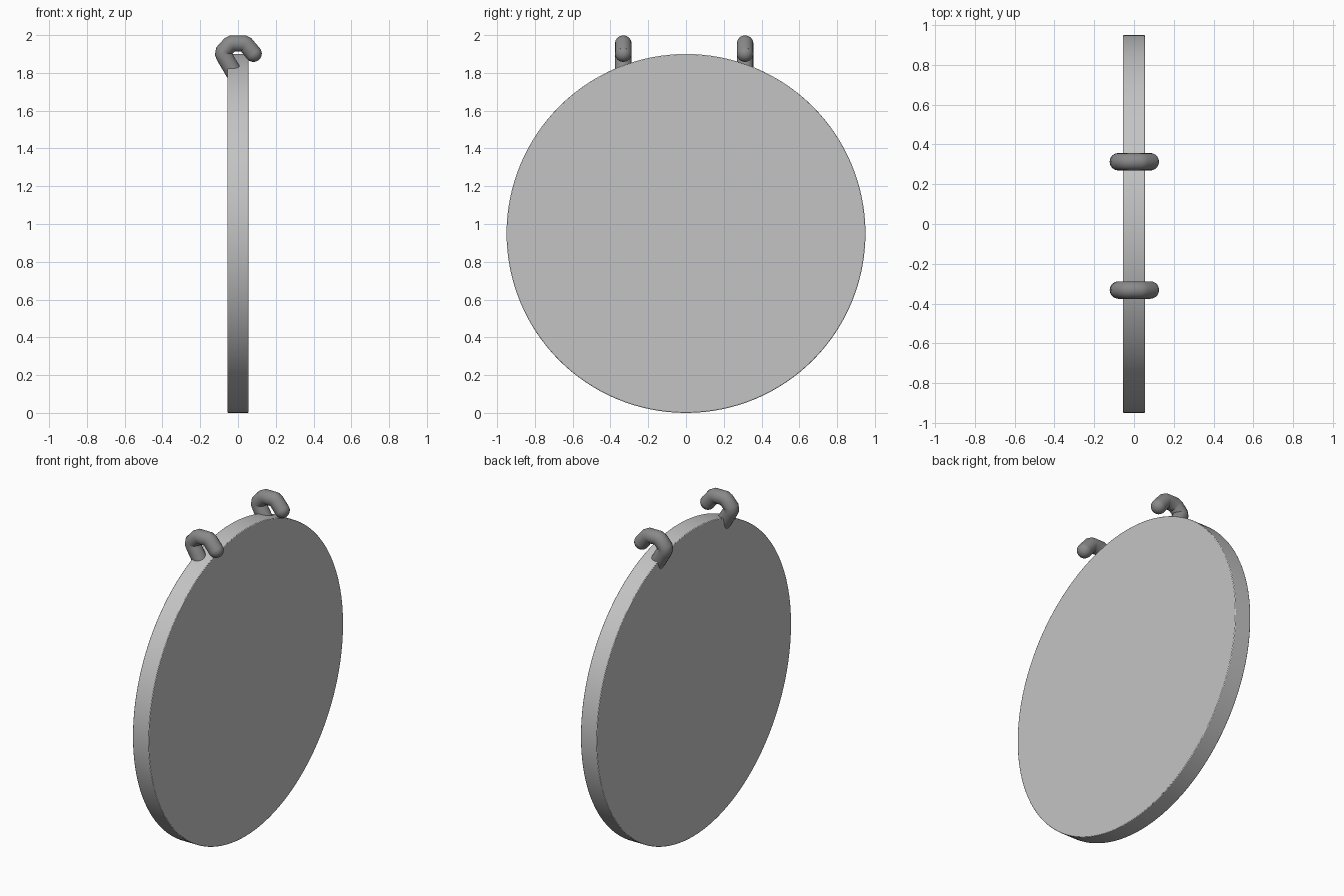
import bpy, math

if "Cube" in bpy.data.objects:
    bpy.data.objects.remove(bpy.data.objects["Cube"])


def material(name, v):
    m = bpy.data.materials.new(name)
    m.diffuse_color = (v, v, v, 1)
    m.use_nodes = True
    m.node_tree.nodes["Principled BSDF"].inputs["Base Color"].default_value = m.diffuse_color
    return m


disc_grey = material("light grey", 0.55)
hook_grey = material("dark grey", 0.25)


def smooth(ob, angle):
    bpy.ops.object.select_all(action='DESELECT')
    ob.select_set(True)
    bpy.context.view_layer.objects.active = ob
    bpy.ops.object.shade_smooth_by_angle(angle=math.radians(angle))


# round plate standing on its edge
bpy.ops.mesh.primitive_cylinder_add(vertices=128, radius=0.95, depth=0.11,
                                    location=(0, 0, 0.95),
                                    rotation=(0, math.pi / 2, 0))
disc = bpy.context.object
disc.name = "round_plate"
disc.data.materials.append(disc_grey)
bev = disc.modifiers.new("edge", 'BEVEL')
bev.width = 0.004
bev.segments = 2
smooth(disc, 35)

# hook centre line in x, z: leg sunk in the plate, over the top, free end
R = 0.044
PATH = [(0.0, 1.765), (-0.068, 1.88), (-0.079, 1.90), (-0.076, 1.915),
        (-0.045, 1.948), (-0.03, 1.956), (0.03, 1.956), (0.043, 1.949),
        (0.082, 1.902)]


def hook(name, y):
    cu = bpy.data.curves.new(name, 'CURVE')
    cu.dimensions = '3D'
    cu.bevel_depth = R
    cu.bevel_resolution = 6
    cu.use_fill_caps = True
    sp = cu.splines.new('POLY')
    sp.points.add(len(PATH) - 1)
    for p, (x, z) in zip(sp.points, PATH):
        p.co = (x, y, z, 1)
    ob = bpy.data.objects.new(name, cu)
    bpy.context.collection.objects.link(ob)
    bpy.ops.object.select_all(action='DESELECT')
    ob.select_set(True)
    bpy.context.view_layer.objects.active = ob
    bpy.ops.object.convert(target='MESH')
    ob = bpy.context.object
    # rounded free end
    bpy.ops.mesh.primitive_uv_sphere_add(segments=20, ring_count=12, radius=R,
                                         location=(PATH[-1][0], y, PATH[-1][1]))
    tip = bpy.context.object
    ob.select_set(True)
    tip.select_set(True)
    bpy.context.view_layer.objects.active = ob
    bpy.ops.object.join()
    ob.name = name
    ob.data.materials.clear()
    ob.data.materials.append(hook_grey)
    smooth(ob, 50)


hook("front_hook", -0.332)
hook("back_hook", 0.313)
